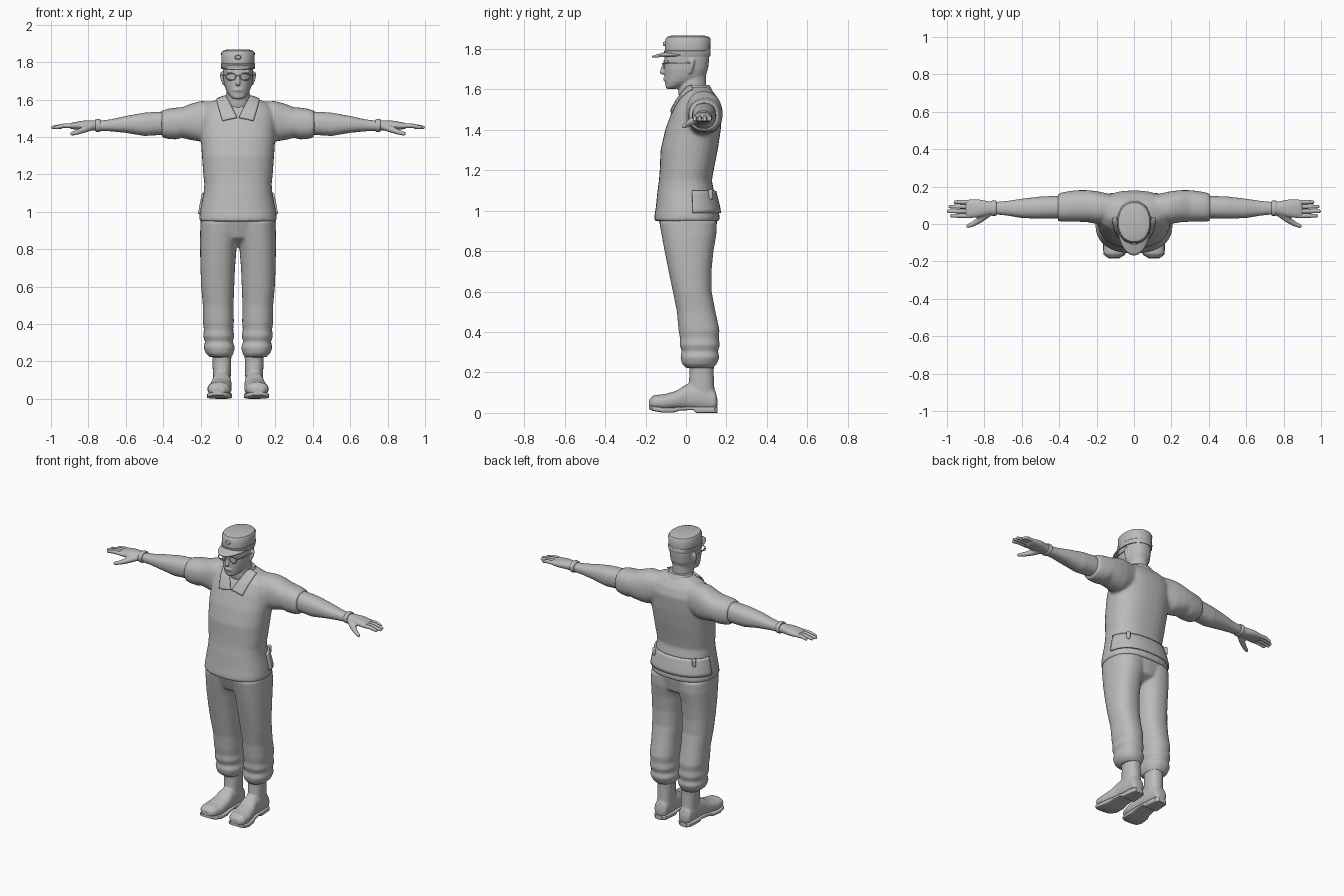
import bpy, bmesh, math
from mathutils import Vector

cube = bpy.data.objects.get("Cube")
if cube:
    bpy.data.objects.remove(cube, do_unlink=True)

GREY = (0.5, 0.5, 0.5, 1)
clay = bpy.data.materials.new("clay_grey")
clay.use_nodes = True
clay.diffuse_color = GREY
shader = next(n for n in clay.node_tree.nodes if n.type == 'BSDF_PRINCIPLED')
shader.inputs["Base Color"].default_value = GREY
shader.inputs["Roughness"].default_value = 0.7


def skin_rings(bm, rings):
    """Bridge equal rings of points and cap both ends."""
    rows = [[bm.verts.new(p) for p in ring] for ring in rings]
    n = len(rows[0])
    for a, b in zip(rows, rows[1:]):
        for i in range(n):
            j = (i + 1) % n
            bm.faces.new((a[i], a[j], b[j], b[i]))
    bm.faces.new(rows[0][::-1])
    bm.faces.new(rows[-1])


def loft(bm, axis, sections, power=2.3, side=1, n=32):
    """Sections are (position, low, high, low, high) across the named axis."""
    rings = []
    for t, a0, a1, b0, b1 in sections:
        ring = []
        for i in range(n):
            ang = math.tau * i / n
            c, s = math.cos(ang), math.sin(ang)
            a = (a0 + a1) / 2 + (a1 - a0) / 2 * math.copysign(abs(c) ** (2 / power), c)
            b = (b0 + b1) / 2 + (b1 - b0) / 2 * math.copysign(abs(s) ** (2 / power), s)
            p = {'x': (t, a, b), 'y': (a, t, b), 'z': (a, b, t)}[axis]
            ring.append((p[0] * side, p[1], p[2]))
        rings.append(ring)
    skin_rings(bm, rings)


def column(bm, sections, power=2.3):
    """Centred upright loft from (z, half width, front y, back y)."""
    loft(bm, 'z', [(z, -w, w, y0, y1) for z, w, y0, y1 in sections], power)


def tube(bm, pts, side=1, n=12):
    """Tapered tube through (x, y, z, radius) with rounded ends."""
    centre = [Vector((p[0] * side, p[1], p[2])) for p in pts]
    radius = [p[3] for p in pts]
    d0 = (centre[1] - centre[0]).normalized()
    d1 = (centre[-1] - centre[-2]).normalized()
    steps = (0.95, 0.7, 0.35)
    path = [(centre[0] - d0 * radius[0] * k, radius[0] * math.sqrt(1 - k * k), d0) for k in steps]
    for i, c in enumerate(centre):
        d = centre[min(i + 1, len(pts) - 1)] - centre[max(i - 1, 0)]
        path.append((c, radius[i], d.normalized()))
    path += [(centre[-1] + d1 * radius[-1] * k, radius[-1] * math.sqrt(1 - k * k), d1)
             for k in reversed(steps)]
    rings = []
    for c, r, d in path:
        q = d.to_track_quat('Z', 'Y')
        rings.append([c + q @ Vector((r * math.cos(math.tau * i / n), r * math.sin(math.tau * i / n), 0))
                      for i in range(n)])
    skin_rings(bm, rings)


def patch(bm, func, nu, nv):
    """Grid sheet from a function of u and v in 0..1."""
    rows = [[bm.verts.new(func(i / nu, j / nv)) for j in range(nv + 1)] for i in range(nu + 1)]
    for i in range(nu):
        for j in range(nv):
            bm.faces.new((rows[i][j], rows[i + 1][j], rows[i + 1][j + 1], rows[i][j + 1]))


def finish(name, bm, voxel=0, smooth=6):
    """Turn the mesh into an object; a voxel size fuses its pieces."""
    bmesh.ops.recalc_face_normals(bm, faces=bm.faces)
    me = bpy.data.meshes.new(name)
    bm.to_mesh(me)
    bm.free()
    me.materials.append(clay)
    ob = bpy.data.objects.new(name, me)
    bpy.context.collection.objects.link(ob)
    bpy.ops.object.select_all(action='DESELECT')
    ob.select_set(True)
    bpy.context.view_layer.objects.active = ob
    if voxel:
        mod = ob.modifiers.new("Fuse", 'REMESH')
        mod.mode = 'VOXEL'
        mod.voxel_size = voxel
        mod.use_smooth_shade = True
        mod = ob.modifiers.new("Soften", 'SMOOTH')
        mod.iterations = smooth
    else:
        bpy.ops.object.shade_smooth_by_angle(angle=math.radians(40))
    return ob


def sheet(name, bm, thickness, target=None, gap=0.004):
    """Thin cloth piece, optionally laid onto a target."""
    ob = finish(name, bm)
    if target:
        wrap = ob.modifiers.new("Lay", 'SHRINKWRAP')
        wrap.target = target
        wrap.wrap_mode = 'ABOVE_SURFACE'
        wrap.offset = gap
    solid = ob.modifiers.new("Thickness", 'SOLIDIFY')
    solid.thickness = thickness
    solid.offset = 0
    return ob


# Shirt: body and both sleeves fused
bm = bmesh.new()
column(bm, [(.948, .207, -.157, .166), (.975, .207, -.156, .166), (1.02, .2, -.149, .158),
            (1.1, .184, -.141, .138), (1.15, .18, -.134, .128), (1.2, .186, -.13, .137),
            (1.3, .193, -.126, .157), (1.4, .2, -.103, .172), (1.5, .2, -.067, .18),
            (1.55, .19, -.04, .163), (1.585, .15, -.01, .137), (1.612, .08, 0, .112)], 2.4)
for s in (1, -1):
    loft(bm, 'x', [(.08, .02, .15, 1.42, 1.588), (.2, 0, .176, 1.375, 1.592),
                   (.25, .01, .181, 1.383, 1.578), (.3, .012, .181, 1.395, 1.558),
                   (.33, .012, .178, 1.386, 1.557), (.38, .012, .17, 1.39, 1.55),
                   (.408, .016, .161, 1.398, 1.54)], side=s)
shirt = finish("shirt", bm, .009, 5)

# Collar stand and folded flaps
bm = bmesh.new()
column(bm, [(1.55, .115, -.02, .152), (1.595, .088, -.015, .13), (1.622, .074, -.005, .115)], 2)
finish("collar_stand", bm)
for s, label in ((1, "left"), (-1, "right")):
    neck, vee = Vector((.072 * s, .03, 1.63)), Vector((.004 * s, -.1, 1.515))
    outer, tip = Vector((.118 * s, .03, 1.61)), Vector((.088 * s, -.1, 1.495))
    bm = bmesh.new()
    patch(bm, lambda u, v: neck.lerp(vee, u).lerp(outer.lerp(tip, u), v), 14, 6)
    sheet("collar_flap_" + label, bm, .008, shirt, .006)

# Hip pack across the lower back, with a small pouch at each end
bm = bmesh.new()


def pack(u, v):
    ang = math.radians(8 + 164 * u)
    return (.22 * math.cos(ang), .01 + .17 * math.sin(ang), .99 + .115 * v)


patch(bm, pack, 30, 6)
sheet("hip_pack", bm, .012, shirt, .005)
for s, label in ((1, "left"), (-1, "right")):
    bm = bmesh.new()
    tube(bm, [(.145, .122, 1.065, .012), (.145, .122, 1.095, .012)], s)
    finish("pack_buckle_" + label, bm)

# Trousers: pelvis and both legs fused, gathered at the cuffs
bm = bmesh.new()
column(bm, [(.815, .04, -.03, .06), (.86, .12, -.105, .14), (.95, .2, -.135, .155),
            (1, .19, -.13, .145)])
for s in (1, -1):
    loft(bm, 'z', [(.222, .035, .15, 0, .135), (.242, .025, .172, -.02, .152),
                   (.275, .016, .184, -.028, .166), (.305, .028, .176, -.02, .158),
                   (.335, .019, .187, -.032, .168), (.37, .026, .182, -.03, .162),
                   (.41, .022, .188, -.037, .166), (.5, .024, .188, -.045, .146),
                   (.6, .02, .197, -.065, .127), (.7, .016, .201, -.086, .126),
                   (.8, .008, .203, -.106, .136), (.88, -.01, .203, -.121, .15),
                   (.95, -.02, .2, -.133, .152)], side=s)
finish("trousers", bm, .008, 4)

for s, label in ((1, "left"), (-1, "right")):
    # Boot upper
    bm = bmesh.new()
    loft(bm, 'z', [(.05, .042, .13, .04, .145), (.13, .038, .134, .012, .14),
                   (.2, .036, .137, .018, .137), (.27, .035, .14, .012, .14)], side=s)
    loft(bm, 'y', [(.155, .07, .11, .03, .07), (.145, .045, .13, .01, .11),
                   (.08, .038, .135, .01, .15), (0, .035, .14, .016, .14),
                   (-.05, .033, .152, .016, .108), (-.11, .034, .164, .012, .092),
                   (-.16, .048, .162, .016, .088), (-.183, .075, .138, .025, .065)], side=s)
    finish("boot_" + label, bm, .007, 4)
    # Sole with raised arch and heel block
    bm = bmesh.new()
    loft(bm, 'y', [(.157, .065, .115, 0, .028), (.14, .045, .132, 0, .03),
                   (.05, .037, .138, 0, .03), (.035, .037, .138, .014, .032),
                   (-.03, .033, .148, .012, .03), (-.06, .031, .158, .002, .028),
                   (-.12, .032, .167, .002, .028), (-.165, .048, .162, .01, .034),
                   (-.184, .08, .135, .02, .036)], 6, s)
    finish("sole_" + label, bm)
    # Bare arm, palm and thumb
    bm = bmesh.new()
    loft(bm, 'x', [(.36, .032, .15, 1.41, 1.535), (.42, .03, .15, 1.41, 1.535),
                   (.5, .028, .147, 1.405, 1.53), (.6, .032, .135, 1.422, 1.512),
                   (.68, .045, .123, 1.43, 1.494), (.74, .051, .118, 1.432, 1.487),
                   (.78, .047, .122, 1.435, 1.489), (.83, .035, .132, 1.437, 1.487),
                   (.88, .032, .132, 1.44, 1.478), (.9, .036, .128, 1.446, 1.472)], side=s)
    tube(bm, [(.775, .06, 1.457, .02), (.82, .025, 1.44, .018), (.86, 0, 1.425, .014),
              (.888, -.012, 1.417, .011)], s)
    finish("arm_" + label, bm, .006, 4)
    # Fingers
    for finger, y, tip in (("index", .044, .975), ("middle", .068, .99),
                           ("ring", .093, .983), ("little", .117, .955)):
        bm = bmesh.new()
        tube(bm, [(.87, y, 1.459, .012), (.93, y, 1.46, .0115), (tip, y, 1.451, .009)], s)
        finish(f"{finger}_finger_{label}", bm)
    # Wrist band
    bm = bmesh.new()
    loft(bm, 'x', [(.735, .047, .122, 1.43, 1.492), (.74, .044, .125, 1.427, 1.496),
                   (.757, .044, .125, 1.427, 1.497), (.762, .047, .122, 1.431, 1.494)], side=s)
    finish("wrist_band_" + label, bm)
    # Glasses rim and temple
    bm = bmesh.new()
    rim = [(.039 + .026 * math.cos(math.tau * i / 20), -.109, 1.722 + .019 * math.sin(math.tau * i / 20), .003)
           for i in range(21)]
    tube(bm, rim, s, 8)
    tube(bm, [(.064, -.108, 1.73, .003), (.079, -.06, 1.731, .003), (.086, .03, 1.732, .003)], s, 8)
    finish("glasses_" + label, bm)

# Head: neck, skull, nose, lips, brow and ears fused
bm = bmesh.new()
column(bm, [(1.52, .075, -.025, .12), (1.58, .066, -.038, .1), (1.65, .062, -.04, .1),
            (1.7, .06, -.04, .1)], 2)
column(bm, [(1.603, .024, -.096, -.05), (1.615, .042, -.101, -.02), (1.64, .06, -.104, .05),
            (1.665, .07, -.106, .095), (1.7, .078, -.107, .109), (1.75, .081, -.107, .115),
            (1.81, .082, -.1, .115)], 2.3)
tube(bm, [(0, -.102, 1.738, .009), (0, -.114, 1.7, .011), (0, -.117, 1.685, .013)])
tube(bm, [(-.02, -.099, 1.65, .008), (0, -.106, 1.652, .009), (.02, -.099, 1.65, .008)])
for s in (1, -1):
    tube(bm, [(.076, .02, 1.685, .009), (.083, .028, 1.715, .012), (.085, .032, 1.738, .012)], s)
    tube(bm, [(.012, -.102, 1.745, .007), (.055, -.086, 1.747, .007)], s)
finish("head", bm, .005, 4)

# Glasses bridge
bm = bmesh.new()
tube(bm, [(-.014, -.111, 1.726, .003), (0, -.117, 1.729, .003), (.014, -.111, 1.726, .003)], n=8)
finish("glasses_bridge", bm)

# Cap crown, band, brim and badge
bm = bmesh.new()
column(bm, [(1.768, .086, -.103, .117), (1.8, .088, -.105, .12), (1.848, .09, -.102, .122),
            (1.86, .083, -.094, .114), (1.867, .06, -.07, .09)], 2.2)
finish("cap_crown", bm)
bm = bmesh.new()
column(bm, [(1.764, .088, -.105, .119), (1.768, .09, -.107, .121), (1.79, .091, -.108, .122),
            (1.793, .088, -.105, .12)], 2.2)
finish("cap_band", bm)
bm = bmesh.new()


def brim(u, v):
    ang = math.radians(-85 + 170 * u)
    c = math.cos(ang)
    return (.086 * math.sin(ang), .005 - (.1 + .072 * v) * c,
            1.768 + .016 * c - .022 * v * c)


patch(bm, brim, 24, 5)
sheet("cap_brim", bm, .008)
bm = bmesh.new()
loft(bm, 'y', [(-.113, -.014, .014, 1.817, 1.835), (-.1, -.018, .018, 1.813, 1.839)], 2)
finish("cap_badge", bm)
